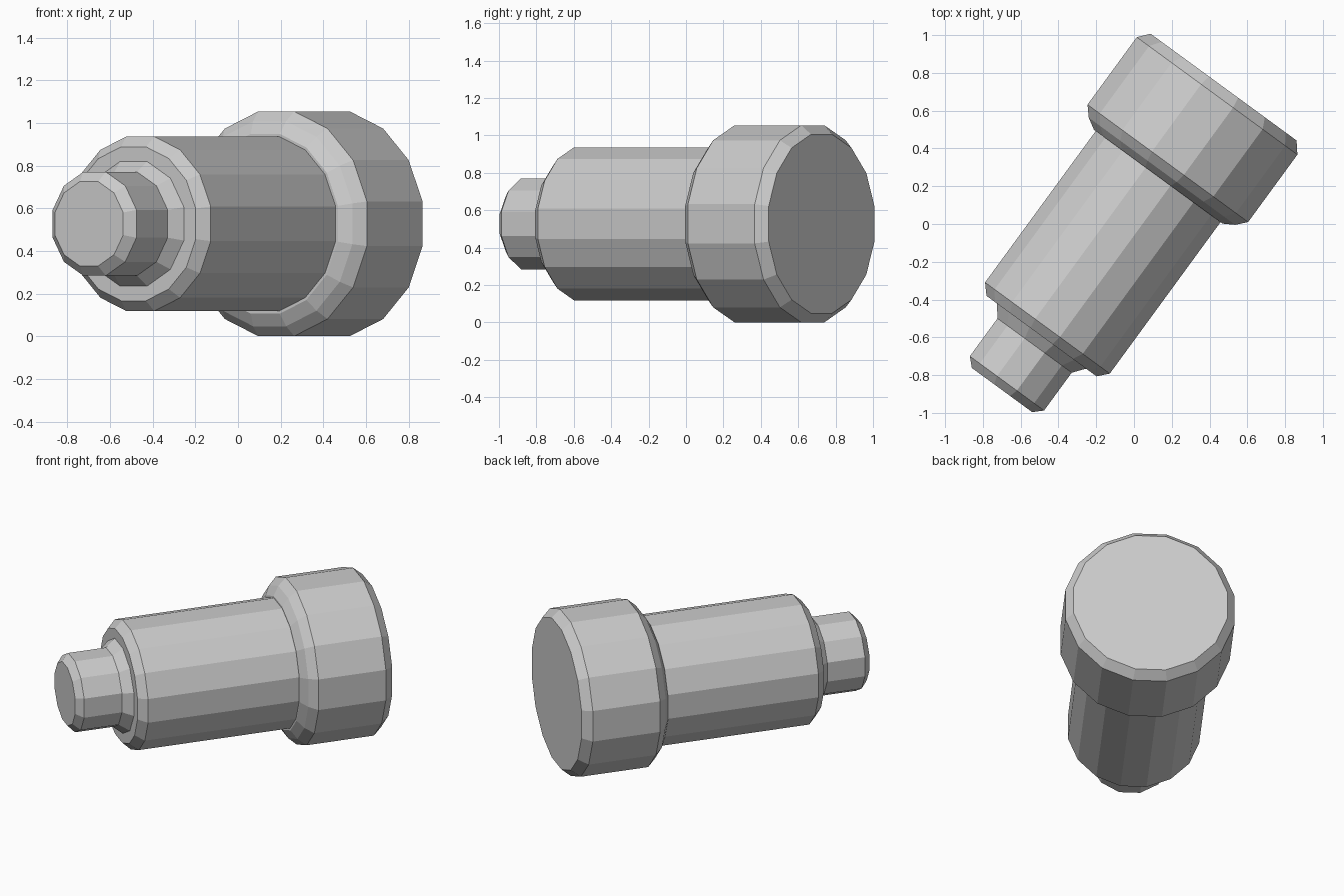
import bpy
import math
from mathutils import Matrix, Vector

if "Cube" in bpy.data.objects:
    bpy.data.objects.remove(bpy.data.objects["Cube"])

# Common axis of the stepped plug: horizontal, turned in plan
axis = Vector((0.59, 0.807, 0)).normalized()
side = Vector((axis.y, -axis.x, 0))
centre = side * -0.045 + Vector((0, 0, 0.5275))
frame = Matrix((side, (0, 0, -1), axis)).transposed().to_4x4()
frame.translation = centre


def turned_part(name, sides, profile):
    """Capped lathe of (position along axis, radius) points, flat side up."""
    verts, faces = [], []
    for t, r in profile:
        for i in range(sides):
            a = 2 * math.pi * (i + 0.5) / sides
            verts.append((r * math.cos(a), r * math.sin(a), t))
    for k in range(len(profile) - 1):
        for i in range(sides):
            j = (i + 1) % sides
            faces.append((k * sides + i, k * sides + j,
                          (k + 1) * sides + j, (k + 1) * sides + i))
    last = (len(profile) - 1) * sides
    faces.append(tuple(reversed(range(sides))))
    faces.append(tuple(range(last, last + sides)))
    mesh = bpy.data.meshes.new(name)
    mesh.from_pydata(verts, [], faces)
    mesh.transform(frame)
    mesh.update()
    obj = bpy.data.objects.new(name, mesh)
    bpy.context.collection.objects.link(obj)
    return obj


# Wide head with rounded shoulder and bevelled rear cap
turned_part("head", 16, [(0.278, 0.43), (0.313, 0.49), (0.365, 0.537),
                         (0.807, 0.537), (0.865, 0.488)])

# Main barrel with chamfered front end
turned_part("barrel", 16, [(-0.768, 0.368), (-0.715, 0.417), (0.29, 0.417)])

# Small tip with flared root and bevelled nose
turned_part("tip", 12, [(-1.122, 0.205), (-1.078, 0.252),
                        (-0.83, 0.252), (-0.765, 0.305)])
